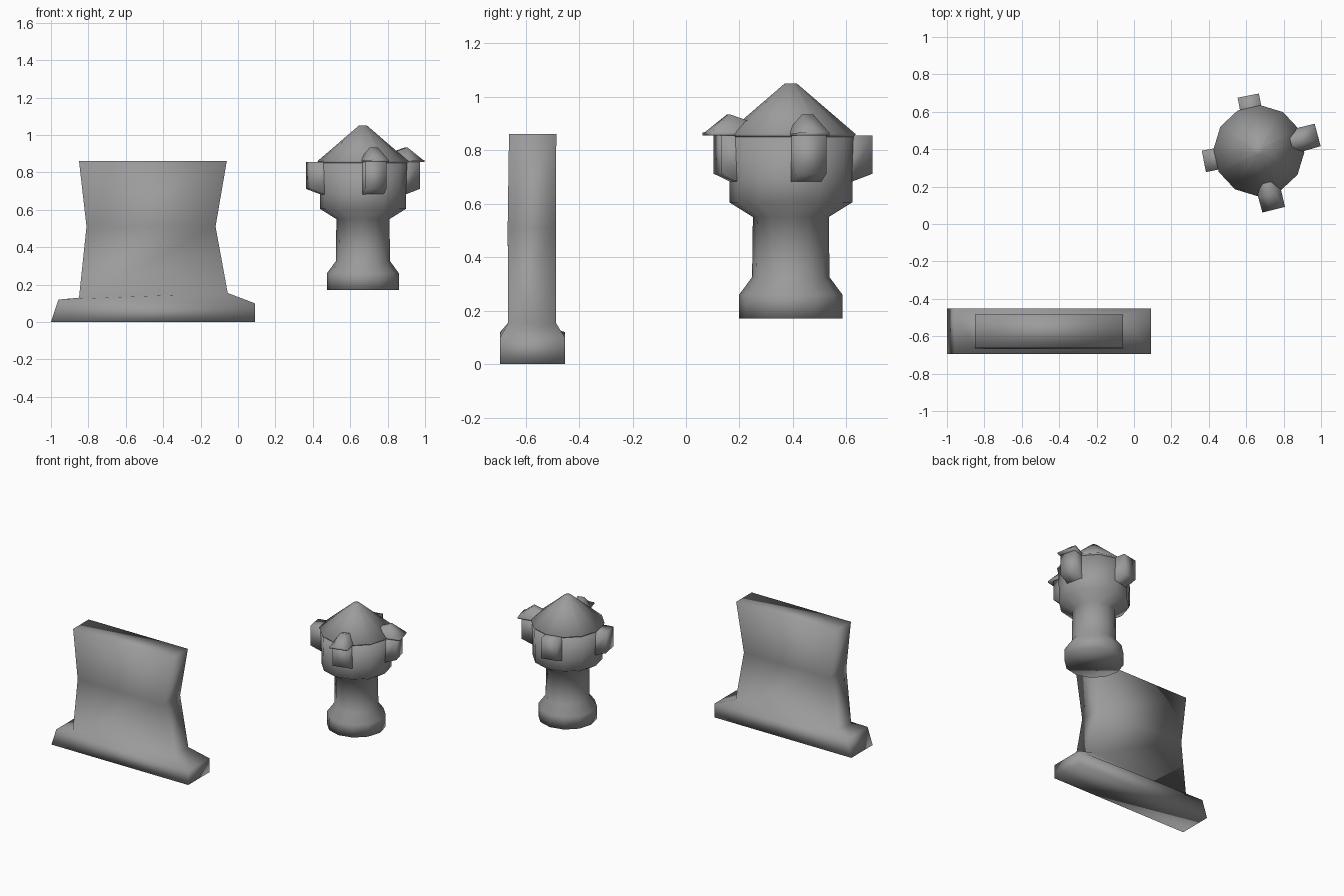
import bpy, bmesh, math
from mathutils import Vector

if "Cube" in bpy.data.objects:
    bpy.data.objects.remove(bpy.data.objects["Cube"])

stone = bpy.data.materials.new("grey_stone")
stone.diffuse_color = (0.33, 0.33, 0.33, 1)
stone.use_nodes = True
stone.node_tree.nodes["Principled BSDF"].inputs["Base Color"].default_value = stone.diffuse_color

CX, CY = 0.668, 0.392      # tower axis
TURN = math.radians(13)    # tower rotation about z


def loft(name, rings, smooth=True):
    """Join equal-length rings of points with quads and cap both ends."""
    bm = bmesh.new()
    loops = [[bm.verts.new(p) for p in ring] for ring in rings]
    n = len(loops[0])
    for a, b in zip(loops, loops[1:]):
        for i in range(n):
            j = (i + 1) % n
            bm.faces.new((a[i], a[j], b[j], b[i]))
    bm.faces.new(loops[0][::-1])
    bm.faces.new(loops[-1])
    bmesh.ops.recalc_face_normals(bm, faces=bm.faces)
    me = bpy.data.meshes.new(name)
    bm.to_mesh(me)
    bm.free()
    me.materials.append(stone)
    for p in me.polygons:
        p.use_smooth = smooth
    ob = bpy.data.objects.new(name, me)
    bpy.context.collection.objects.link(ob)
    return ob


def lathe(name, profile, sides=12):
    """Faceted round body from (radius, z) pairs."""
    return loft(name, [[(CX + r * math.cos(TURN + math.tau * (i + 0.5) / sides),
                         CY + r * math.sin(TURN + math.tau * (i + 0.5) / sides), z)
                        for i in range(sides)] for r, z in profile])


def radial(angle, r, side, z):
    """Point at distance r along a direction from the tower axis."""
    c, s = math.cos(angle), math.sin(angle)
    return Vector((CX + r * c - side * s, CY + r * s + side * c, z))


# Wall: stacked sections (left x, left z, right x, right z, front y, back y)
sections = [(-1.00, 0.00, 0.09, 0.00, -0.695, -0.453),
            (-0.96, 0.12, 0.09, 0.10, -0.695, -0.453),
            (-0.85, 0.13, -0.055, 0.155, -0.665, -0.487),
            (-0.81, 0.51, -0.12, 0.51, -0.667, -0.487),
            (-0.85, 0.86, -0.06, 0.86, -0.662, -0.485)]
loft("wall", [[(xl, yf, zl), (xr, yf, zr), (xr, yb, zr), (xl, yb, zl)]
              for xl, zl, xr, zr, yf, yb in sections])

# Tower: flared foot, shaft and wide head
lathe("tower_body", [(0.193, 0.17), (0.193, 0.26), (0.145, 0.325), (0.142, 0.55),
                     (0.23, 0.605), (0.23, 0.685), (0.236, 0.855)])
lathe("tower_roof", [(0.236, 0.85), (0.243, 0.86), (0.022, 1.05)])

# Four turrets around the head; the front and right ones carry hipped roofs
W = 0.058
for side, deg, reach, roofed in (("right", 15, 0.30, True), ("back", 101, 0.30, False),
                                 ("left", 191, 0.30, False), ("front", -76, 0.283, True)):
    a = math.radians(deg)
    section = [(0.15, 0.655), (0.215, 0.68), (reach, 0.712), (reach, 0.855), (0.15, 0.855)]
    loft(side + "_turret", [[radial(a, r, s, z) for r, z in section] for s in (-W, W)])
    if roofed:
        # Rings run inward to outward: eave, shoulder, ridge, shoulder, eave
        tip, peak = 0.325, 0.24
        rings = [[radial(a, r, s, z) for s, z in
                  ((-w, 0.855), (-w, 0.865), (-0.022, top), (0.022, top), (w, 0.865), (w, 0.855))]
                 for r, w, top in ((0.12, 0.062, 0.89), (0.17, 0.062, 0.91),
                                   (peak, 0.064, 0.934), (tip, 0.062, 0.868))]
        loft(side + "_turret_roof", rings)
